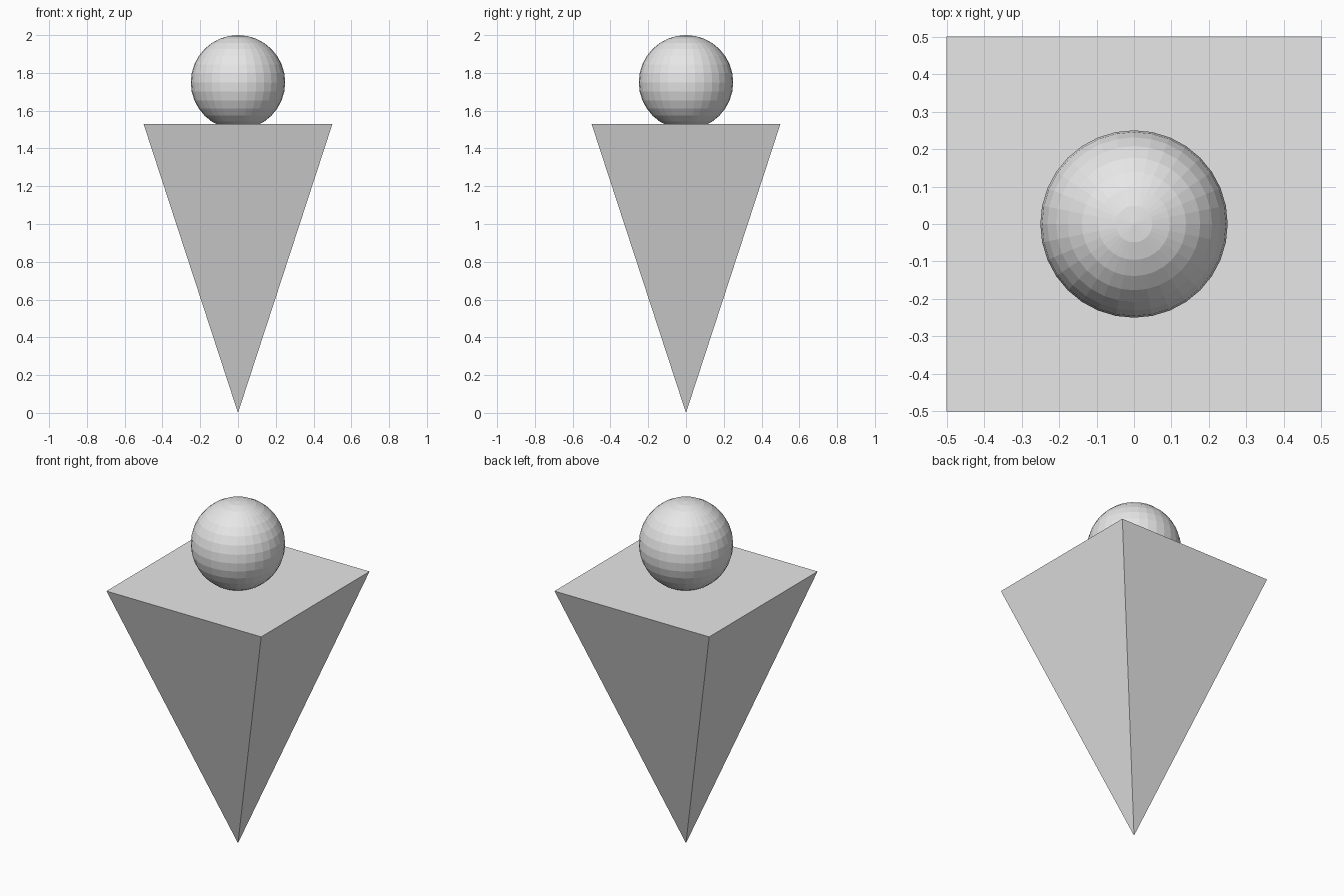
import bpy
import bmesh
import math
from mathutils import Matrix

if "Cube" in bpy.data.objects:
    bpy.data.objects.remove(bpy.data.objects["Cube"])

# One plain grey for the whole model
grey = bpy.data.materials.new("light grey")
grey.diffuse_color = (0.8, 0.8, 0.8, 1.0)
grey.use_nodes = True
grey.node_tree.nodes["Principled BSDF"].inputs["Base Color"].default_value = grey.diffuse_color


def finish(name, bm):
    """Turn a bmesh into a named, flat shaded grey object."""
    bmesh.ops.recalc_face_normals(bm, faces=bm.faces)
    mesh = bpy.data.meshes.new(name)
    bm.to_mesh(mesh)
    bm.free()
    mesh.materials.append(grey)
    obj = bpy.data.objects.new(name, mesh)
    bpy.context.collection.objects.link(obj)
    return obj


BODY_TOP = 1.53
HEAD_RADIUS = 0.25

# Body: square pyramid standing on its tip
bm = bmesh.new()
bmesh.ops.create_cone(
    bm, cap_ends=True, segments=4,
    radius1=0.0, radius2=math.sqrt(0.5), depth=BODY_TOP,
    matrix=Matrix.Translation((0, 0, BODY_TOP / 2)) @ Matrix.Rotation(math.pi / 4, 4, 'Z'))
bmesh.ops.remove_doubles(bm, verts=bm.verts, dist=1e-5)
finish("pyramid_body", bm)

# Head: faceted ball sunk slightly into the flat top
bm = bmesh.new()
bmesh.ops.create_uvsphere(
    bm, u_segments=32, v_segments=16, radius=HEAD_RADIUS,
    matrix=Matrix.Translation((0, 0, 2.0 - HEAD_RADIUS)))
finish("ball_head", bm)
